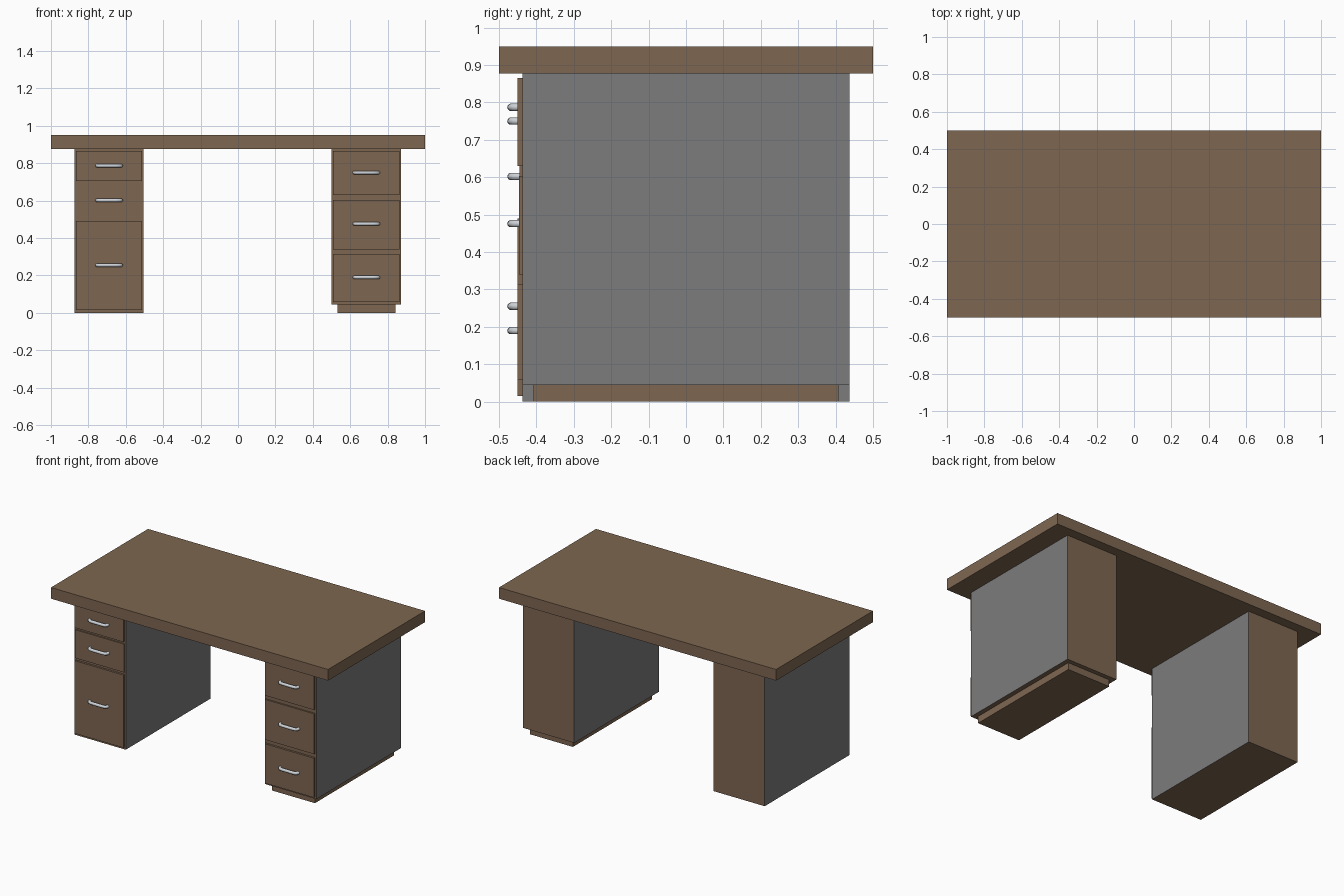
import bpy
import bmesh
from mathutils import Vector

cube = bpy.data.objects.get("Cube")
if cube:
    bpy.data.objects.remove(cube, do_unlink=True)


def material(name, rgb):
    mat = bpy.data.materials.new(name)
    mat.use_nodes = True
    mat.diffuse_color = (*rgb, 1)
    mat.node_tree.nodes["Principled BSDF"].inputs["Base Color"].default_value = (*rgb, 1)
    return mat


wood = material("brown wood", (0.21, 0.134, 0.083))
grey = material("grey panel", (0.2, 0.2, 0.2))
metal = material("light metal", (0.62, 0.65, 0.68))


def box(name, x, y, z, grey_sides=False):
    """Box from three (low, high) ranges, optionally with grey left and right faces."""
    bm = bmesh.new()
    bmesh.ops.create_cube(bm, size=1)
    for v in bm.verts:
        v.co = Vector([(r[0] + r[1]) / 2 + c * (r[1] - r[0]) for r, c in zip((x, y, z), v.co)])
    bm.normal_update()
    mesh = bpy.data.meshes.new(name)
    mesh.materials.append(wood)
    if grey_sides:
        mesh.materials.append(grey)
        for f in bm.faces:
            f.material_index = int(abs(f.normal.x) > 0.9)
    bm.to_mesh(mesh)
    bm.free()
    ob = bpy.data.objects.new(name, mesh)
    bpy.context.collection.objects.link(ob)
    return ob


def handle_mesh():
    """Bowed round pull swept along a short path, converted to a mesh."""
    curve = bpy.data.curves.new("handle_path", "CURVE")
    curve.dimensions = "3D"
    curve.bevel_depth = 0.01
    curve.bevel_resolution = 3
    curve.use_fill_caps = True
    half = [(0.065, 0.01), (0.063, -0.008), (0.054, -0.016), (0.035, -0.018)]
    path = [(-x, y) for x, y in half] + [(x, y) for x, y in reversed(half)]
    spline = curve.splines.new("POLY")
    spline.points.add(len(path) - 1)
    for p, (x, y) in zip(spline.points, path):
        p.co = (x, y, 0, 1)
    helper = bpy.data.objects.new("handle_helper", curve)
    bpy.context.collection.objects.link(helper)
    graph = bpy.context.evaluated_depsgraph_get()
    mesh = bpy.data.meshes.new_from_object(helper.evaluated_get(graph))
    bpy.data.objects.remove(helper, do_unlink=True)
    mesh.name = "handle"
    mesh.materials.clear()
    mesh.materials.append(metal)
    for f in mesh.polygons:
        f.use_smooth = True
    return mesh


pull = handle_mesh()
DEPTH = (-0.437, 0.437)
UNDERSIDE = 0.877

# Table top
box("desk_top", (-1, 1), (-0.5, 0.5), (UNDERSIDE, 0.95))


def pedestal(side, centre, bottom, drawers):
    """Cabinet with drawer fronts given as (low, high, front y, handle z)."""
    box(side + "_cabinet", (centre - 0.185, centre + 0.185), DEPTH, (bottom, UNDERSIDE), True)
    for i, (low, high, front, grip) in enumerate(drawers, 1):
        box(f"{side}_drawer_{i}", (centre - 0.177, centre + 0.177),
            (front, DEPTH[0] + 0.002), (low, high))
        ob = bpy.data.objects.new(f"{side}_handle_{i}", pull)
        ob.location = (centre, -0.45, grip)
        bpy.context.collection.objects.link(ob)


# Pedestals with three drawers each
pedestal("right", -0.689, 0, [(0.705, 0.865, -0.45, 0.787),
                              (0.505, 0.69, -0.445, 0.602),
                              (0.015, 0.49, -0.45, 0.255)])
pedestal("left", 0.686, 0.045, [(0.63, 0.865, -0.45, 0.75),
                                (0.34, 0.603, -0.447, 0.476),
                                (0.058, 0.315, -0.45, 0.19)])

# Recessed plinth under the left pedestal
box("left_plinth", (0.531, 0.841), (-0.408, 0.408), (0, 0.045))
